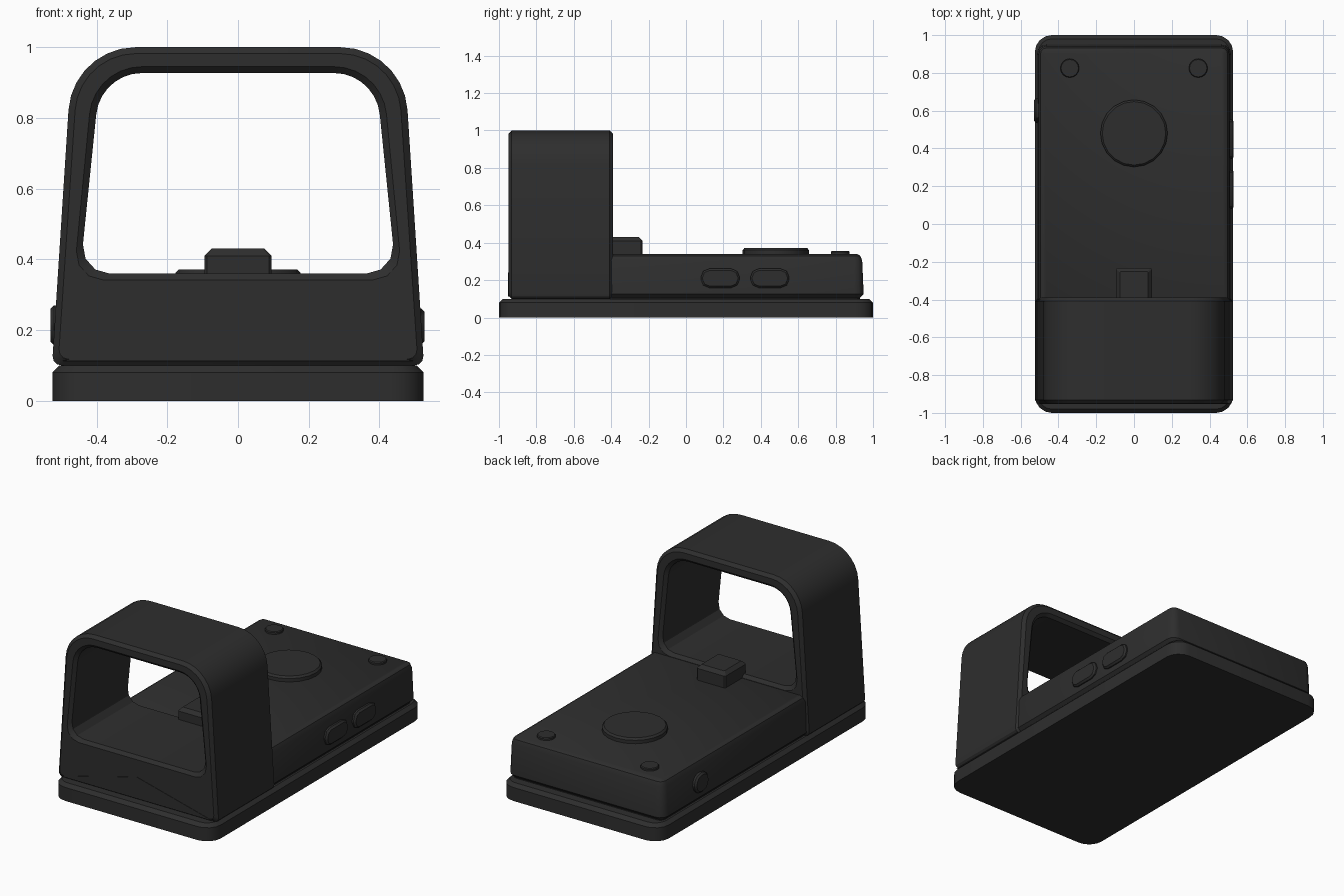
import bpy, bmesh, math
from mathutils import Vector, Matrix

cube = bpy.data.objects.get("Cube")
if cube:
    bpy.data.objects.remove(cube, do_unlink=True)

mat = bpy.data.materials.new("matte black")
mat.use_nodes = True
COLOUR = (0.027, 0.027, 0.027, 1)
mat.diffuse_color = COLOUR
bsdf = mat.node_tree.nodes["Principled BSDF"]
bsdf.inputs["Base Color"].default_value = COLOUR
bsdf.inputs["Roughness"].default_value = 0.7


def fillet(corners):
    """Outline from (x, y, radius, segments) corners, rounded with arcs."""
    pts = []
    for i, (x, y, r, seg) in enumerate(corners):
        p = Vector((x, y))
        a = (Vector(corners[i - 1][:2]) - p).normalized()
        b = (Vector(corners[(i + 1) % len(corners)][:2]) - p).normalized()
        half = a.angle(b) / 2
        centre = p + (a + b).normalized() * (r / math.sin(half))
        start = p + a * (r / math.tan(half)) - centre
        end = p + b * (r / math.tan(half)) - centre
        sweep = start.angle_signed(end) if r else 0
        for k in range(seg + 1):
            t = -sweep * k / seg
            pts.append(centre + Matrix.Rotation(t, 2) @ start)
    return pts


def make_object(name, loops, closed):
    """Skin a list of equal loops; cap the ends or join them in a ring."""
    bm = bmesh.new()
    rings = [[bm.verts.new(p) for p in loop] for loop in loops]
    n = len(rings[0])
    pairs = list(zip(rings, rings[1:]))
    if closed:
        pairs.append((rings[-1], rings[0]))
    else:
        bm.faces.new(rings[0])
        bm.faces.new(rings[-1])
    for a, b in pairs:
        for i in range(n):
            j = (i + 1) % n
            bm.faces.new((a[i], a[j], b[j], b[i]))
    bmesh.ops.remove_doubles(bm, verts=bm.verts, dist=0.0002)
    bmesh.ops.recalc_face_normals(bm, faces=bm.faces)
    mesh = bpy.data.meshes.new(name)
    bm.to_mesh(mesh)
    bm.free()
    mesh.materials.append(mat)
    obj = bpy.data.objects.new(name, mesh)
    bpy.context.collection.objects.link(obj)
    bpy.ops.object.select_all(action="DESELECT")
    obj.select_set(True)
    bpy.context.view_layer.objects.active = obj
    bpy.ops.object.shade_smooth_by_angle(angle=math.radians(30))
    return obj


def slab(name, w, d, r, seg, layers):
    """Rounded rectangle stacked through (height, inset) layers."""
    loops = []
    for z, inset in layers:
        x, y, q = w - inset, d - inset, max(r - inset, 0.004)
        outline = fillet([(-x, -y, q, seg), (x, -y, q, seg), (x, y, q, seg), (-x, y, q, seg)])
        loops.append([(p.x, p.y, z) for p in outline])
    return make_object(name, loops, False)


# Base plate and low body
slab("base_plate", 0.525, 1.0, 0.09, 4, [(0, 0), (0.08, 0), (0.1, 0.02)])
body = slab("body", 0.513, 0.725, 0.05, 3,
            [(0.09, 0.02), (0.105, 0.02), (0.125, 0), (0.305, 0.008), (0.33, 0.018), (0.34, 0.036)])
body.location.y = 0.225


# Window hood: a ring with chamfered outer and inner rims
def hood_loop(y, bottom, top, x_low, x_high, r_low, r_high, grow):
    b, t = bottom - grow, top + grow
    lo, hi = x_low + grow, x_high + grow
    outline = fillet([(-lo, b, r_low, 3), (lo, b, r_low, 3),
                      (hi, t, r_high + grow, 7), (-hi, t, r_high + grow, 7)])
    return [(p.x, y, p.y) for p in outline]


def outer(y, grow):
    return hood_loop(y, 0.1, 1.0, 0.526, 0.468, 0.025, 0.19, grow)


def inner(y, grow):
    return hood_loop(y, 0.36, 0.927, 0.447, 0.389, 0.075, 0.13, grow)


front, back, c = -0.95, -0.39, 0.018
make_object("window_hood", [
    outer(front + c, 0), outer(front, -c), inner(front, c), inner(front + c, 0),
    inner(back - c, 0), inner(back, c), outer(back, -c), outer(back - c, 0)], True)

# Shallow pointed panel on the lower front
panel = [(-0.5, 0.112), (0.5, 0.112), (0, 0.24)]
make_object("front_panel", [[(x, y, z) for x, z in panel] for y in (front + 0.01, front - 0.002)], False)

# Rear sight block behind the window
block = slab("rear_block", 0.095, 0.1, 0.008, 1, [(0.3, 0), (0.41, 0), (0.43, 0.02)])
block.location.y = -0.332

# Round battery cap and two screws on the deck
cap = slab("battery_cap", 0.178, 0.178, 0.178, 5, [(0.32, 0), (0.36, 0), (0.371, 0.01)])
cap.location.y = 0.48
for side, x in (("left", 0.34), ("right", -0.34)):
    screw = slab(side + "_screw", 0.05, 0.05, 0.05, 4, [(0.32, 0), (0.35, 0), (0.355, 0.004)])
    screw.location = (x, 0.825, 0)

# Side buttons
for name, y in (("front_button", 0.183), ("rear_button", 0.448)):
    button = slab(name, 0.051, 0.104, 0.045, 2, [(0.48, 0), (0.518, 0), (0.528, 0.01)])
    button.rotation_euler.y = math.pi / 2
    button.location = (0, y, 0.21)
button = slab("round_button", 0.057, 0.064, 0.055, 3, [(0.48, 0), (0.52, 0), (0.53, 0.01)])
button.rotation_euler.y = -math.pi / 2
button.location = (0, 0.6, 0.213)
